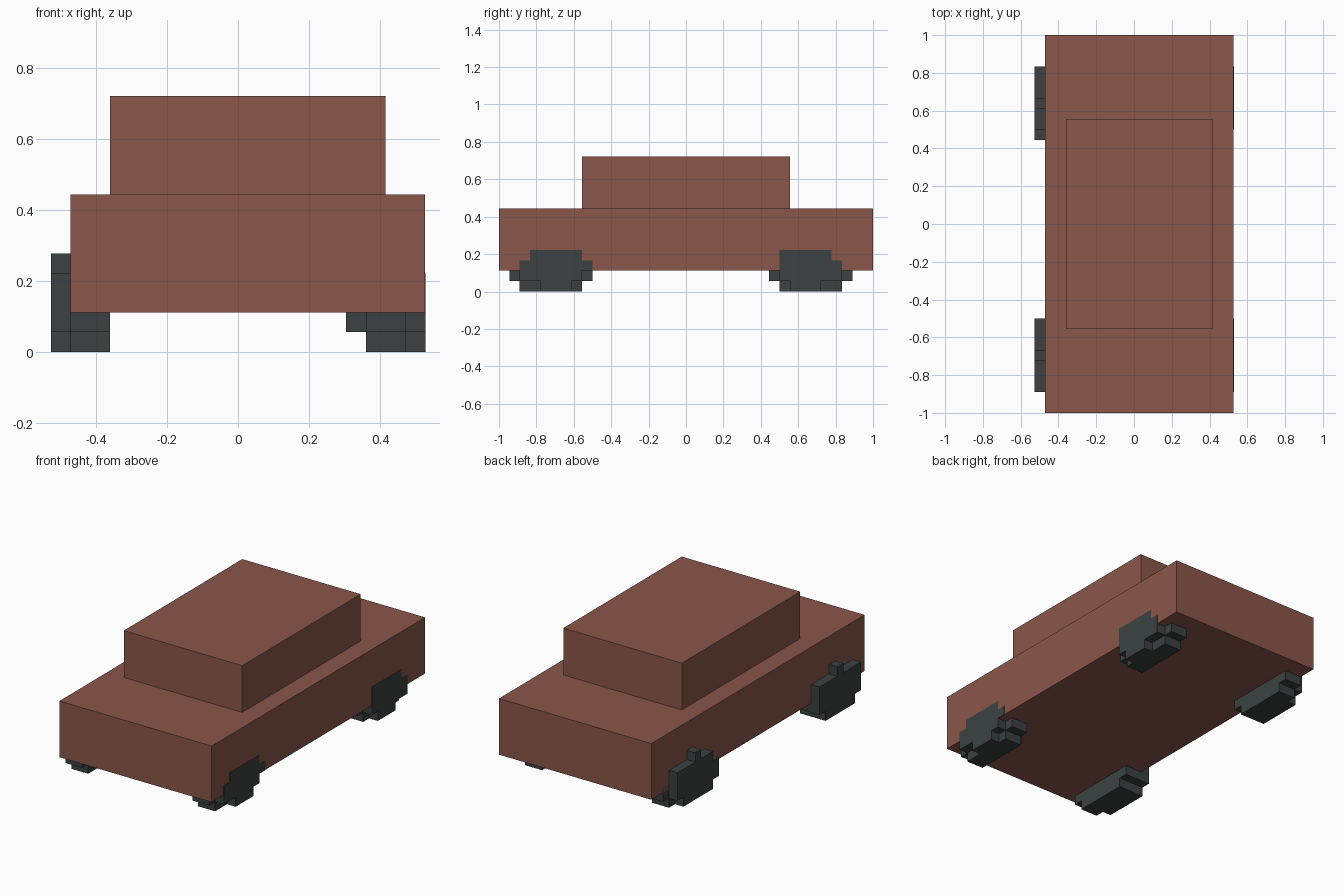
import bpy, bmesh
from mathutils import Matrix, Vector

cube = bpy.data.objects.get("Cube")
if cube:
    bpy.data.objects.remove(cube, do_unlink=True)

U = 1 / 18                             # one block
ORIGIN = Vector((-9.5, -18, 0))        # corner of the block grid


def material(name, rgb):
    mat = bpy.data.materials.new(name)
    mat.use_nodes = True
    color = (*rgb, 1)
    mat.diffuse_color = color
    shader = next(n for n in mat.node_tree.nodes if n.type == "BSDF_PRINCIPLED")
    shader.inputs["Base Color"].default_value = color
    return mat


def blocks(name, boxes, mat):
    """One object from boxes given as (x0, x1, y0, y1, z0, z1) in blocks."""
    bm = bmesh.new()
    for x0, x1, y0, y1, z0, z1 in boxes:
        low, high = Vector((x0, y0, z0)), Vector((x1, y1, z1))
        centre = ((low + high) / 2 + ORIGIN) * U
        size = (high - low) * U
        bmesh.ops.create_cube(bm, size=1, matrix=Matrix.Translation(centre) @ Matrix.Diagonal((*size, 1)))
    mesh = bpy.data.meshes.new(name)
    bm.to_mesh(mesh)
    bm.free()
    mesh.materials.append(mat)
    obj = bpy.data.objects.new(name, mesh)
    bpy.context.collection.objects.link(obj)


def layer(x0, x1, rows):
    """Stack of rows (y0, y1, z0, z1) filling one slice of a wheel."""
    return [(x0, x1, *row) for row in rows]


paint = material("brick_red_paint", (0.254, 0.093, 0.069))
rubber = material("dark_rubber", (0.045, 0.053, 0.053))

# Body and cabin
blocks("body", [(1, 19, 0, 36, 2, 8)], paint)
blocks("cabin", [(3, 17, 8, 28, 8, 13)], paint)

# Wheel slices below the body: wide tread and a small hub stub
FACE = 19.03                           # just proud of the body side
front_tread = [(2, 8, 0, 1), (1, 9, 1, 2.5)]
rear_tread = [(27, 33, 0, 1), (26, 34, 1, 2.5)]
front_hub = [(4, 7, 1, 2.5)]
rear_hub = [(28, 31, 1, 2.5)]

# Left wheels, flush with the body side
blocks("front_left_wheel",
       layer(18, FACE, [(4, 7, 0, 1), (2, 8, 1, 2), (2, 9, 2, 3), (3, 8, 3, 4)])
       + layer(16, 18, front_tread) + layer(15, 16, front_hub), rubber)
blocks("rear_left_wheel",
       layer(18, FACE, [(28, 31, 0, 1), (27, 33, 1, 3), (27, 32, 3, 4)])
       + layer(16, 18, rear_tread) + layer(15, 16, rear_hub), rubber)

# Right wheels, one block outside the body
blocks("front_right_wheel",
       layer(0, 1, [(3, 8, 0, 1), (2, 9, 1, 4), (5, 6, 4, 5)])
       + layer(1, 3, front_tread), rubber)
blocks("rear_right_wheel",
       layer(0, 1, [(27, 32, 0, 1), (26, 33, 1, 3), (27, 33, 3, 4), (29, 30, 4, 5)])
       + layer(1, 3, rear_tread), rubber)
